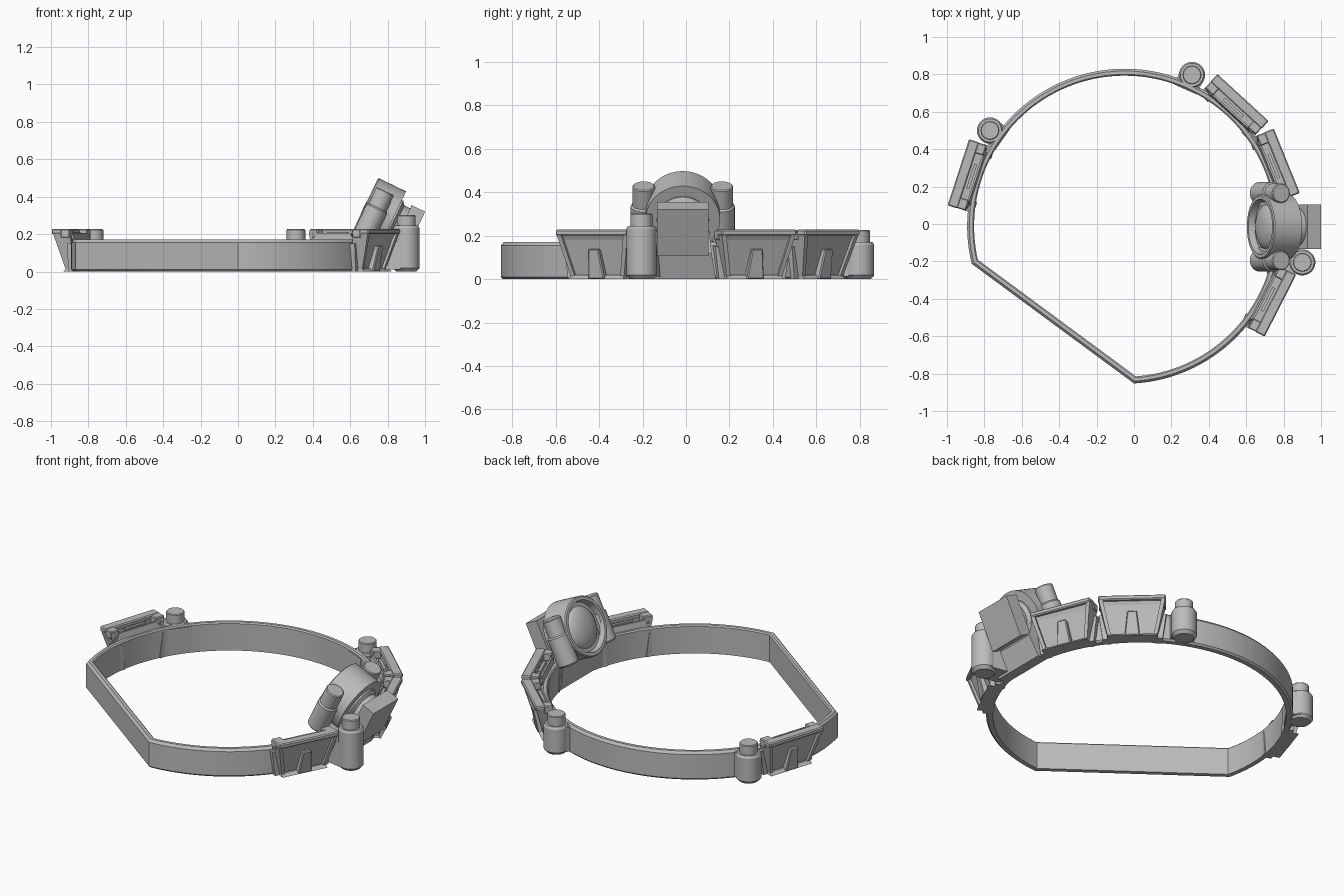
import bpy, bmesh, math
from mathutils import Matrix, Vector

if "Cube" in bpy.data.objects:
    bpy.data.objects.remove(bpy.data.objects["Cube"])

CX, CY, R = -0.05, -0.012, 0.842

grey = bpy.data.materials.new("mid_grey")
grey.diffuse_color = (0.5, 0.5, 0.5, 1)
grey.use_nodes = True
grey.node_tree.nodes["Principled BSDF"].inputs["Base Color"].default_value = grey.diffuse_color


def finish(name, bm, mat=Matrix(), smooth=False, bevel=0):
    bmesh.ops.recalc_face_normals(bm, faces=bm.faces)
    bm.transform(mat)
    me = bpy.data.meshes.new(name)
    bm.to_mesh(me)
    bm.free()
    me.materials.append(grey)
    ob = bpy.data.objects.new(name, me)
    bpy.context.collection.objects.link(ob)
    if bevel:
        m = ob.modifiers.new("bevel", 'BEVEL')
        m.width, m.segments = bevel, 1
    if smooth:
        bpy.ops.object.select_all(action='DESELECT')
        ob.select_set(True)
        bpy.context.view_layer.objects.active = ob
        bpy.ops.object.shade_smooth_by_angle(angle=math.radians(30))
    return ob


def hexa(name, low, high, mat, bevel=0):
    """Tapered block; low/high = (x0, x1, y0, y1, z)."""
    bm = bmesh.new()
    rings = []
    for x0, x1, y0, y1, z in (low, high):
        rings.append([bm.verts.new(p) for p in
                      ((x0, y0, z), (x1, y0, z), (x1, y1, z), (x0, y1, z))])
    a, b = rings
    bm.faces.new(a)
    bm.faces.new(b)
    for i in range(4):
        j = (i + 1) % 4
        bm.faces.new((a[i], a[j], b[j], b[i]))
    return finish(name, bm, mat, bevel=bevel)


def block(name, x0, x1, y0, y1, z0, z1, mat, bevel=0):
    return hexa(name, (x0, x1, y0, y1, z0), (x0, x1, y0, y1, z1), mat, bevel)


def lathe(name, prof, mat, n=40):
    """Spin (radius, z) points around z."""
    bm = bmesh.new()
    vs = [bm.verts.new((r, 0, z)) for r, z in prof]
    es = [bm.edges.new(p) for p in zip(vs, vs[1:])]
    bmesh.ops.spin(bm, geom=vs + es, cent=(0, 0, 0), axis=(0, 0, 1),
                   angle=2 * math.pi, steps=n, use_duplicate=False)
    bmesh.ops.remove_doubles(bm, verts=bm.verts, dist=1e-5)
    return finish(name, bm, mat, smooth=True)


def at_angle(deg):
    """Local x = radial outwards, y = tangent."""
    return Matrix.Translation((CX, CY, 0)) @ Matrix.Rotation(math.radians(deg), 4, 'Z')


# Belt band: circle with one straight chord, mitred cross-section
pts = []
N = 110
for i in range(N + 1):
    a = math.radians(-86.6 + (193.8 + 86.6) * i / N)
    pts.append(Vector((CX + R * math.cos(a), CY + R * math.sin(a))))
bm = bmesh.new()
loops = []
for off, z in ((0.010, 0), (0, 0.01), (0, 0.155), (0.012, 0.17), (0.03, 0.17), (0.037, 0.163), (0.037, 0)):
    loop = []
    for i, p in enumerate(pts):
        d1 = (p - pts[i - 1]).normalized()
        d2 = (pts[(i + 1) % len(pts)] - p).normalized()
        n1, n2 = Vector((-d1.y, d1.x)), Vector((-d2.y, d2.x))
        q = p + (n1 + n2) * (off / (1 + n1.dot(n2)))
        loop.append(bm.verts.new((q.x, q.y, z)))
    loops.append(loop)
for k, a in enumerate(loops):
    b = loops[(k + 1) % len(loops)]
    for i in range(len(pts)):
        j = (i + 1) % len(pts)
        bm.faces.new((a[i], a[j], b[j], b[i]))
finish("belt_band", bm, smooth=True)

# Four flared pouches
for n, deg in enumerate((162, 47.4, 22, -27)):
    m = at_angle(deg)
    s = f"pouch_{n + 1}_"
    hexa(s + "body", (0.815, 0.853, -0.13, 0.13, 0.0), (0.83, 0.905, -0.165, 0.165, 0.18), m)
    block(s + "top_bar", 0.878, 0.935, -0.186, 0.186, 0.2, 0.228, m, 0.006)
    hexa(s + "top_panel", (0.878, 0.9, -0.165, 0.165, 0.17), (0.878, 0.918, -0.175, 0.175, 0.205), m)
    block(s + "slot_tongue", 0.852, 0.868, -0.07, 0.07, 0.17, 0.208, m)
    hexa(s + "inner_sill", (0.822, 0.842, -0.15, 0.15, 0.165), (0.832, 0.842, -0.13, 0.13, 0.205), m)
    for side in (-1, 1):
        t = lambda a, b: (min(a * side, b * side), max(a * side, b * side))
        hexa(s + "side_frame", (0.82, 0.868, *t(0.115, 0.135), 0.0),
             (0.835, 0.93, *t(0.162, 0.184), 0.21), m)
        block(s + "end_cap", 0.835, 0.885, *t(0.125, 0.184), 0.18, 0.226, m, 0.005)
        hexa(s + "belt_tab", (0.79, 0.846, *t(0.12, 0.165), 0.0),
             (0.79, 0.85, *t(0.14, 0.185), 0.15), m)
    hexa(s + "bottom_lip", (0.82, 0.885, -0.14, 0.14, 0.0), (0.82, 0.868, -0.135, 0.135, 0.018), m)
    hexa(s + "clip", (0.84, 0.888, -0.042, 0.042, 0.0), (0.86, 0.915, -0.026, 0.026, 0.14), m, 0.005)


# Upright canisters with caps and webs to the band
for n, (x, y, top) in enumerate(((0.31, 0.797, 0.17), (-0.77, 0.5, 0.17), (0.9, -0.205, 0.245))):
    lathe(f"canister_{n + 1}", [(0, 0), (0.054, 0), (0.07, 0.018), (0.07, top - 0.012), (0.062, top),
                                (0.05, top), (0.05, top + 0.052), (0.046, top + 0.057), (0, top + 0.057)],
          Matrix.Translation((x, y, 0)), 32)
    ang = math.degrees(math.atan2(y - CY, x - CX))
    dist = math.hypot(x - CX, y - CY)
    hexa(f"canister_web_{n + 1}", (0.8, dist, -0.066, 0.066, 0.012),
         (0.8, dist, -0.066, 0.066, 0.16), at_angle(ang))

# Tilted lamp: local z = viewing axis, local x = up along the disc
up, ax = Vector((0.43, 0, 0.9)).normalized(), Vector((-0.9, 0, 0.43)).normalized()
lamp = Matrix(((up.x, 0, ax.x, 0.675), (0, 1, 0, -0.015), (up.z, 0, ax.z, 0.345), (0, 0, 0, 1)))
lathe("lamp_barrel", [(0, -0.166), (0.172, -0.166), (0.172, -0.006), (0.166, 0), (0.148, 0),
                      (0.14, -0.035), (0, -0.035)], lamp, 56)
lathe("lamp_lens", [(0.12, -0.036), (0.117, -0.03), (0.1, -0.017), (0.075, -0.006), (0.04, 0.001), (0, 0.003)],
      lamp, 48)
lathe("lamp_neck", [(0, -0.16), (0.12, -0.16), (0.12, -0.175), (0.1, -0.19), (0.1, -0.24), (0, -0.24)], lamp)
block("lamp_back_box", -0.118, 0.118, -0.118, 0.118, -0.305, -0.225, lamp)
for side, nm in ((-1, "front"), (1, "back")):
    tube = lamp @ Matrix.Translation((0, 0.18 * side, -0.065)) @ Matrix.Rotation(math.pi / 2, 4, 'Y')
    lathe("lamp_tube_" + nm, [(0, -0.15), (0.05, -0.15), (0.06, -0.14), (0.06, 0.02), (0.052, 0.028),
                              (0.052, 0.12), (0.047, 0.125), (0, 0.125)], tube, 28)
    block("lamp_tube_mount_" + nm, -0.12, 0.03, 0.14 * side - 0.03, 0.14 * side + 0.03, -0.11, -0.03, lamp)

# Lamp bracket on the band
hexa("lamp_bracket", (0.79, 0.85, -0.19, 0.15, 0.0), (0.79, 0.9, -0.16, 0.13, 0.12), at_angle(0))
hexa("lamp_bracket_top", (0.79, 0.9, -0.16, 0.13, 0.12), (0.76, 0.87, -0.13, 0.12, 0.22), at_angle(0))
